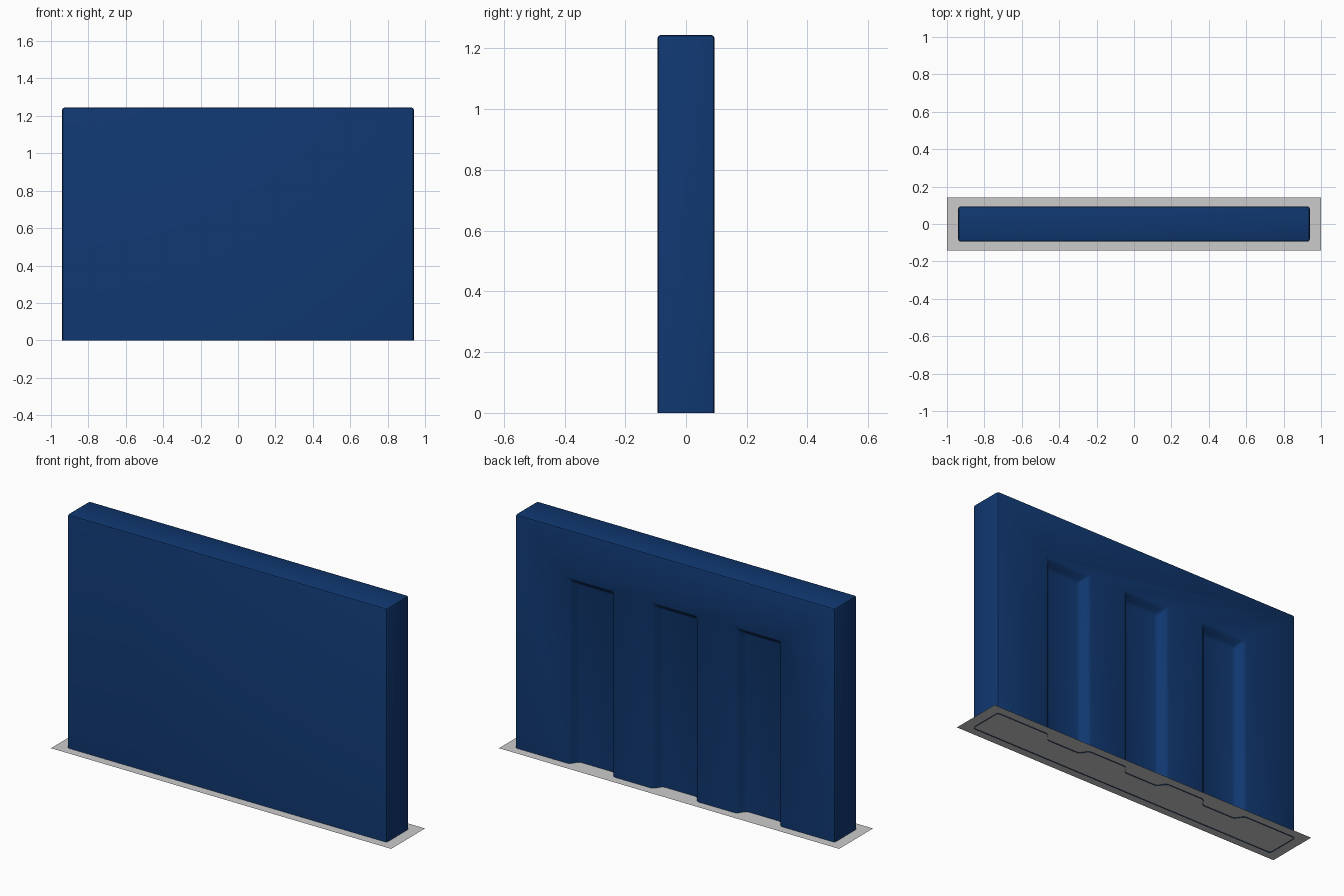
import bpy, bmesh

if "Cube" in bpy.data.objects:
    bpy.data.objects.remove(bpy.data.objects["Cube"])

W, D, H = 0.94, 0.094, 1.245      # wall half width, half depth, height
DEPTH, SLOPE = 0.045, 0.03        # recess depth and side draft


def new_object(name, bm):
    bmesh.ops.recalc_face_normals(bm, faces=bm.faces[:])
    me = bpy.data.meshes.new(name)
    bm.to_mesh(me)
    bm.free()
    ob = bpy.data.objects.new(name, me)
    bpy.context.collection.objects.link(ob)
    return ob


def prism(bm, near, far):
    """Six-sided block between two rectangles (x0, x1, z0, z1, y)."""
    rings = []
    for x0, x1, z0, z1, y in (near, far):
        rings.append([bm.verts.new(p) for p in
                      ((x0, y, z0), (x1, y, z0), (x1, y, z1), (x0, y, z1))])
    a, b = rings
    bm.faces.new(a)
    bm.faces.new(b[::-1])
    for i in range(4):
        j = (i + 1) % 4
        bm.faces.new((a[i], a[j], b[j], b[i]))


# Wall block
bm = bmesh.new()
prism(bm, (-W, W, 0, H, -D), (-W, W, 0, H, D))
wall = new_object("wall_panel", bm)

# Three tapered recesses in the back, open at the floor
bm = bmesh.new()
for cx in (-0.491, 0, 0.491):
    prism(bm, (cx - 0.1, cx + 0.1, -0.1, 0.955, D - DEPTH),
          (cx - 0.1 - 2 * SLOPE, cx + 0.1 + 2 * SLOPE, -0.1,
           0.955 + 2 * SLOPE, D + DEPTH))
cutter = new_object("recess_cutter", bm)
cutter.hide_render = True

bpy.context.view_layer.objects.active = wall
wall.select_set(True)
cut = wall.modifiers.new("recesses", 'BOOLEAN')
cut.operation = 'DIFFERENCE'
cut.solver = 'EXACT'
cut.object = cutter
bpy.ops.object.modifier_apply(modifier=cut.name)
bpy.data.objects.remove(cutter)

# Open underside
bm = bmesh.new()
bm.from_mesh(wall.data)
bottom = [f for f in bm.faces if all(v.co.z < 0.001 for v in f.verts)]
bmesh.ops.delete(bm, geom=bottom, context='FACES')
bm.to_mesh(wall.data)
bm.free()

# Softened edges
bev = wall.modifiers.new("soft_edges", 'BEVEL')
bev.width = 0.012
bev.segments = 2
bev.limit_method = 'ANGLE'
bpy.ops.object.modifier_apply(modifier=bev.name)
bpy.ops.object.shade_smooth_by_angle(angle=0.7)

mat = bpy.data.materials.new("navy_blue")
mat.diffuse_color = (0.005, 0.038, 0.16, 1)
mat.use_nodes = True
mat.node_tree.nodes["Principled BSDF"].inputs["Base Color"].default_value = mat.diffuse_color
wall.data.materials.clear()
wall.data.materials.append(mat)

# Flat base sheet
bm = bmesh.new()
bm.faces.new([bm.verts.new((x, y, 0.004)) for x, y in
              ((-1, -0.142), (1, -0.142), (1, 0.142), (-1, 0.142))])
new_object("base_sheet", bm)
